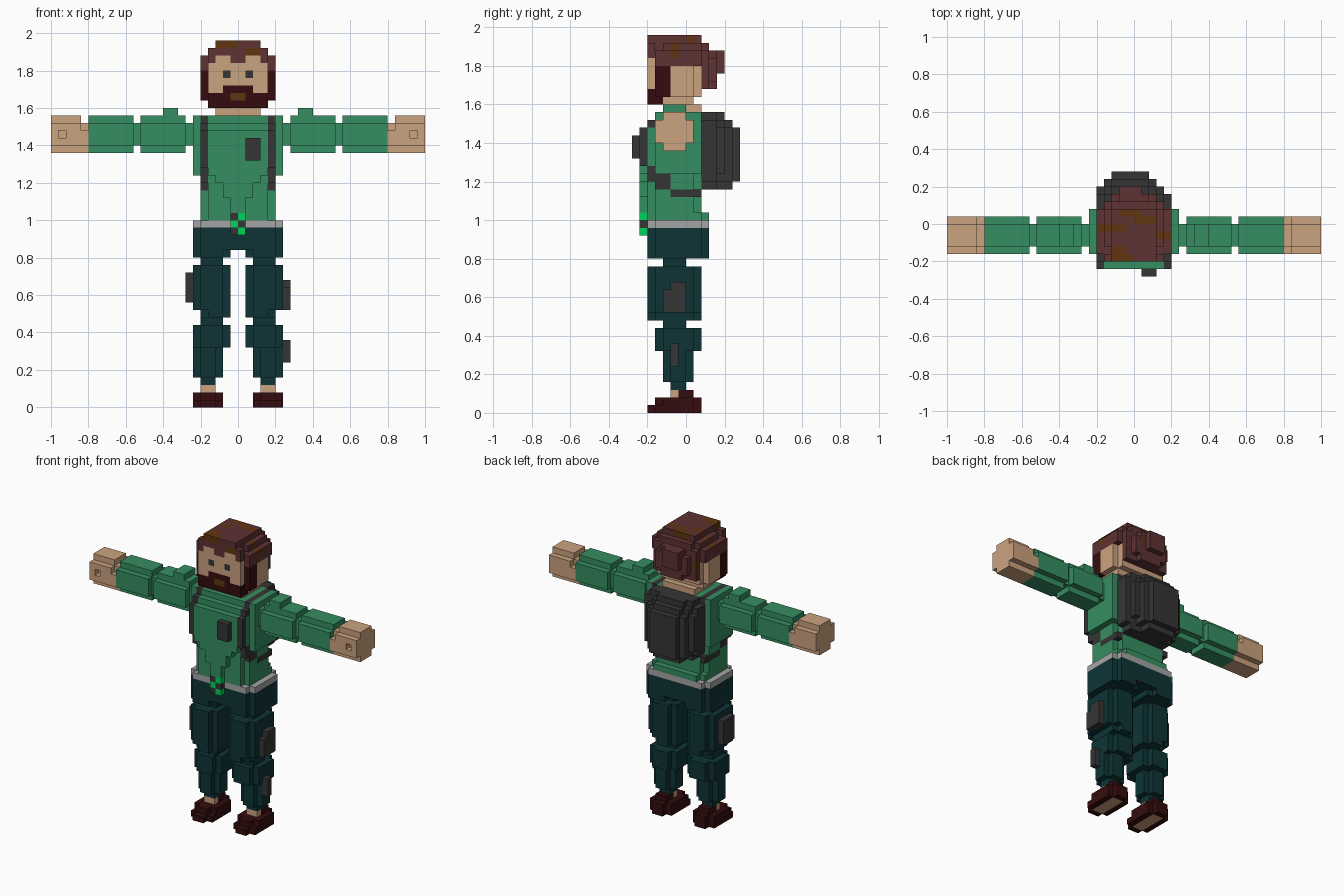
import bpy, bmesh

if "Cube" in bpy.data.objects:
    bpy.data.objects.remove(bpy.data.objects["Cube"])

U = 0.04  # size of one block


def material(name, r, g, b):
    lin = [((c / 255 + 0.055) / 1.055) ** 2.4 if c > 10 else c / 255 / 12.92 for c in (r, g, b)]
    m = bpy.data.materials.new(name)
    m.diffuse_color = (*lin, 1)
    m.use_nodes = True
    m.node_tree.nodes["Principled BSDF"].inputs["Base Color"].default_value = m.diffuse_color
    return m


MATS = {
    "green": material("shirt green", 54, 142, 98),
    "skin": material("skin", 203, 163, 127),
    "teal": material("trouser teal", 14, 52, 54),
    "dark": material("charcoal", 53, 53, 53),
    "maroon": material("dark maroon", 52, 12, 14),
    "hair": material("hair brown", 94, 50, 52),
    "brown": material("streak brown", 96, 53, 16),
    "grey": material("belt grey", 165, 165, 165),
    "lime": material("bright green", 0, 212, 90),
}
cells = {}  # block position -> (part, colour); later fills overwrite


def fill(part, col, x0, x1, y0, y1, z0, z1, axis=None, cut=1, mirror=False):
    """Fill a box of blocks; corners seen along `axis` are stepped off by `cut`."""
    lo, hi = (x0, y0, z0), (x1, y1, z1)
    for x in range(x0, x1):
        for y in range(y0, y1):
            for z in range(z0, z1):
                p = (x, y, z)
                if axis is not None:
                    d = [min(p[a] - lo[a], hi[a] - 1 - p[a]) for a in range(3) if a != axis]
                    if sum(d) < cut:
                        continue
                cells[p] = (part, col)
                if mirror:
                    cells[(-1 - x, y, z)] = (part.replace("right", "left"), col)


# shoes with open soles, ankles
fill("right_shoe", "maroon", 2, 6, -5, 2, 0, 1, 2, mirror=True)
fill("right_shoe", "maroon", 2, 6, -4, 2, 1, 2, 2, mirror=True)
fill("right_shoe", "maroon", 3, 5, 0, 1, 2, 3, mirror=True)
fill("right_shoe", "maroon", 3, 5, -1, 0, 2, 3, mirror=True)
fill("right_foot", "skin", 3, 5, -4, 1, 0, 1, mirror=True)
fill("right_foot", "skin", 3, 5, -2, -1, 2, 3, mirror=True)

# trouser legs
fill("right_shin", "teal", 3, 5, -2, 0, 3, 4, mirror=True)
fill("right_shin", "teal", 2, 6, -3, 1, 4, 8, 2, mirror=True)
fill("right_shin", "teal", 1, 6, -4, 2, 8, 11, 2, mirror=True)
fill("right_thigh", "teal", 2, 5, -3, 0, 11, 12, mirror=True)
fill("right_thigh", "teal", 1, 5, -5, 2, 12, 13, 2, mirror=True)
fill("right_thigh", "teal", 1, 6, -5, 2, 13, 19, 2, mirror=True)
fill("right_thigh", "teal", 2, 5, -3, 0, 19, 20, mirror=True)

# leg pouches
fill("right_thigh_pouch", "dark", 6, 7, -3, 0, 13, 16)
fill("right_thigh_pouch", "dark", 6, 7, -2, 0, 16, 17)
fill("right_shin_pouch", "dark", 6, 7, -2, -1, 6, 9)
fill("left_thigh_pouch", "dark", -7, -6, -3, 0, 14, 18)

# pelvis, belt
fill("pelvis", "teal", 1, 6, -5, 3, 20, 21, 2, mirror=True)
fill("pelvis", "teal", -6, 6, -5, 3, 21, 24, 2)
fill("belt", "grey", -6, 6, -5, 3, 24, 25, 2)

# shirt: hem, waist, chest and tapering front panel
fill("shirt", "green", -5, 5, -5, 3, 25, 26, 2)
fill("shirt", "green", -5, 5, -5, 2, 26, 31, 2)
fill("shirt", "green", -5, 5, -5, 2, 31, 38)
fill("shirt", "green", -6, 6, -4, 2, 31, 39)
for half, z0, z1 in ((1, 25, 28), (2, 28, 30), (3, 30, 31), (4, 31, 37)):
    fill("shirt", "green", -half, half, -6, -5, z0, z1)

# chequered buckle
for k in range(3):
    for i in (-1, 0):
        fill("buckle", "lime" if (i + k) % 2 == 0 else "dark", i, i + 1, -6, -5, 23 + k, 24 + k)

# chest pocket and backpack straps running round to the back
fill("chest_pocket", "dark", 1, 3, -7, -6, 33, 36)
for y0, y1, z0, z1 in ((-6, -5, 32, 37), (-5, -4, 37, 38), (-4, 2, 38, 39),
                       (-5, -4, 30, 32), (-4, -2, 29, 31), (-2, 2, 28, 29)):
    fill("right_strap", "dark", 4, 5, y0, y1, z0, z1, mirror=True)

# backpack, rounded toward the back
fill("backpack", "dark", -5, 5, 2, 4, 29, 39, 1)
fill("backpack", "dark", -5, 4, 4, 5, 29, 39, 1, 2)
fill("backpack", "dark", -4, 3, 5, 6, 29, 38, 1)
fill("backpack", "dark", -3, 2, 6, 7, 30, 37)

# arms: narrow joints, rounded sleeve sections, shoulder bump
for x0, x1 in ((6, 7), (13, 14)):
    fill("right_sleeve", "green", x0, x1, -3, 0, 35, 38, mirror=True)
for x0, x1 in ((7, 13), (14, 20)):
    fill("right_sleeve", "green", x0, x1, -4, 1, 34, 39, 0, mirror=True)
fill("right_sleeve", "green", 8, 10, -3, 0, 39, 40, mirror=True)

# fists with a small hollow in front
fill("right_hand", "skin", 20, 21, -4, 1, 34, 38, 0, mirror=True)
fill("right_hand", "skin", 21, 25, -4, 1, 34, 39, 0, mirror=True)
for x in (23, -24):
    cells.pop((x, -4, 36), None)

# neck and head
fill("neck", "skin", -3, 3, -3, 2, 39, 40)
fill("head", "skin", -4, 4, -5, 1, 40, 41)
fill("head", "skin", -5, 5, -4, 2, 41, 46, 2)
fill("head", "skin", -4, 4, -5, -4, 41, 46)

# beard, mouth, eyes
fill("beard", "maroon", -4, 4, -5, -3, 40, 41)
fill("beard", "maroon", -4, 4, -5, -4, 41, 42)
fill("beard", "maroon", -2, 2, -5, -4, 42, 43)
fill("beard", "maroon", 4, 5, -4, -2, 41, 45, mirror=True)
fill("mouth", "brown", -1, 1, -5, -4, 41, 42)
fill("right_eye", "dark", 1, 2, -5, -4, 44, 45, mirror=True)

# hair: sides, crown layers, back and bun
fill("hair", "hair", 4, 5, -4, 2, 45, 47, mirror=True)
fill("hair", "hair", -5, 5, -4, 3, 46, 47, 2)
fill("hair", "hair", -4, 4, -5, -4, 46, 48)
fill("head", "skin", 1, 3, -5, -4, 46, 47, mirror=True)
fill("hair", "hair", -4, 4, -4, 3, 47, 48, 2)
fill("hair", "hair", -3, 3, -5, 2, 48, 49)
fill("hair", "hair", -4, 4, 2, 3, 42, 47)
fill("hair", "hair", -3, 3, 3, 4, 42, 47, 1)
fill("hair", "hair", -2, 1, 4, 5, 44, 47)

# brown streaks across the hair
for x0, x1, y, z0, z1 in ((-3, 0, -5, 48, 49), (1, 3, -5, 47, 48), (-5, -1, -1, 46, 49),
                          (-2, 1, 1, 47, 49), (0, 3, 0, 48, 49), (3, 5, -2, 46, 48),
                          (-3, -1, -4, 48, 49), (-1, 2, 3, 45, 46), (-4, -2, 2, 44, 45)):
    for x in range(x0, x1):
        for z in range(z0, z1):
            if (x, y, z) in cells:
                cells[(x, y, z)] = ("hair", "brown")

# turn every part's exposed block sides into a mesh object
SIDES = {
    (1, 0, 0): ((1, 0, 0), (1, 1, 0), (1, 1, 1), (1, 0, 1)),
    (-1, 0, 0): ((0, 0, 0), (0, 0, 1), (0, 1, 1), (0, 1, 0)),
    (0, 1, 0): ((0, 1, 0), (0, 1, 1), (1, 1, 1), (1, 1, 0)),
    (0, -1, 0): ((0, 0, 0), (1, 0, 0), (1, 0, 1), (0, 0, 1)),
    (0, 0, 1): ((0, 0, 1), (1, 0, 1), (1, 1, 1), (0, 1, 1)),
    (0, 0, -1): ((0, 0, 0), (0, 1, 0), (1, 1, 0), (1, 0, 0)),
}
parts = {}
for p, (part, col) in cells.items():
    parts.setdefault(part, []).append((p, col))

for part, blocks in parts.items():
    mesh = bpy.data.meshes.new(part)
    cols = sorted({c for _, c in blocks})
    for c in cols:
        mesh.materials.append(MATS[c])
    bm = bmesh.new()
    verts = {}
    for p, col in blocks:
        for n, corners in SIDES.items():
            if tuple(a + b for a, b in zip(p, n)) in cells:
                continue
            ring = []
            for c in corners:
                q = tuple(a + b for a, b in zip(p, c))
                if q not in verts:
                    verts[q] = bm.verts.new([v * U for v in q])
                ring.append(verts[q])
            bm.faces.new(ring).material_index = cols.index(col)
    bmesh.ops.dissolve_limit(bm, angle_limit=0.01, verts=bm.verts[:], edges=bm.edges[:],
                             delimit={'MATERIAL'})
    bm.to_mesh(mesh)
    bm.free()
    bpy.context.collection.objects.link(bpy.data.objects.new(part, mesh))
